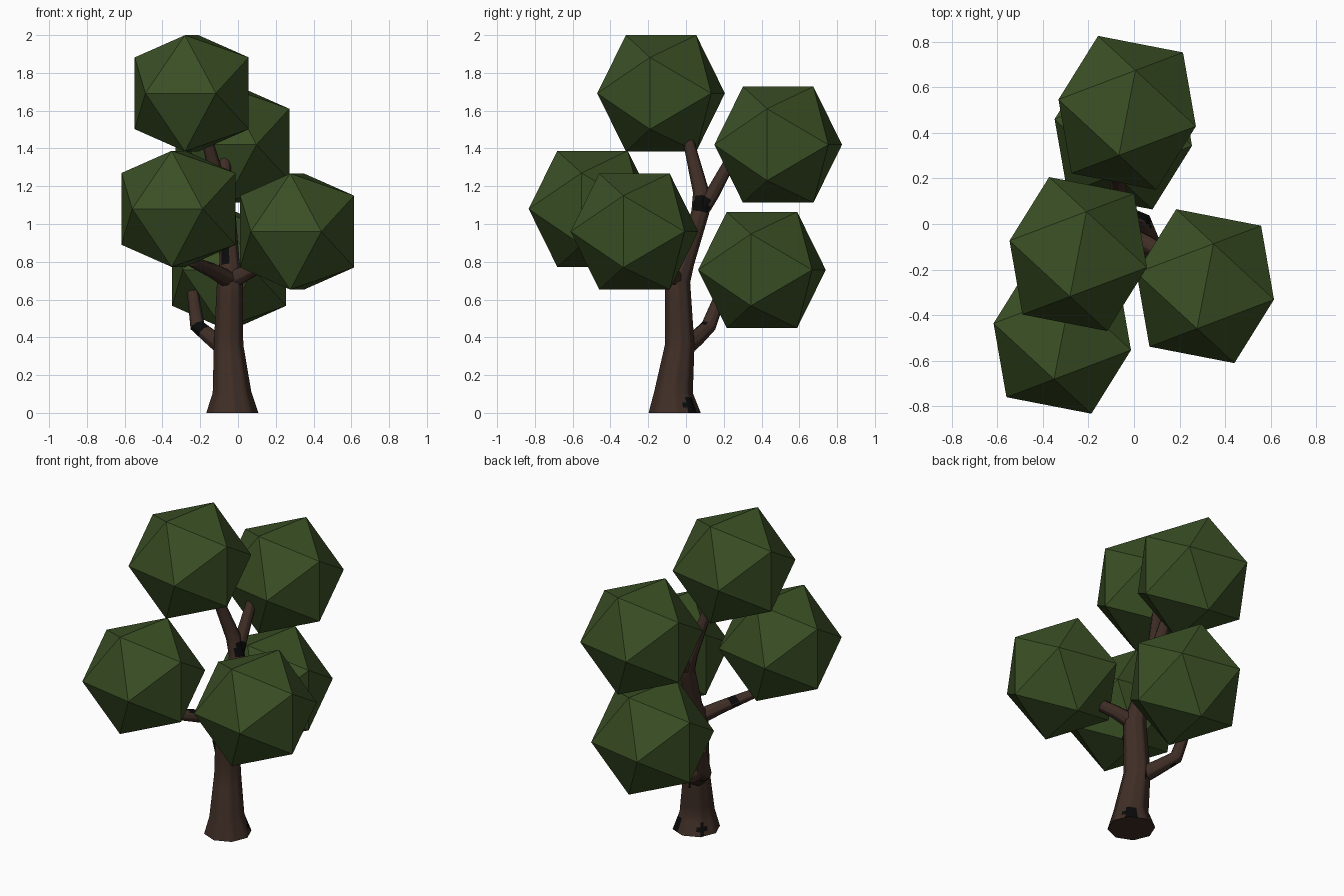
import bpy, bmesh, math
from mathutils import Vector, Matrix

if "Cube" in bpy.data.objects:
    bpy.data.objects.remove(bpy.data.objects["Cube"])


def material(name, rgb):
    m = bpy.data.materials.new(name)
    m.diffuse_color = (*rgb, 1)
    m.use_nodes = True
    m.node_tree.nodes["Principled BSDF"].inputs["Base Color"].default_value = m.diffuse_color
    return m


BARK = material("brown bark", (0.050, 0.027, 0.019))
KNOT = material("dark knot", (0.003, 0.003, 0.003))
LEAF = material("leaf green", (0.042, 0.079, 0.018))

# centres and radii of the dark bark patches
KNOTS = [((-0.07, -0.05, 0.82), 0.035), ((-0.03, 0.08, 1.10), 0.05),
         ((-0.20, 0.09, 0.44), 0.045), ((0.06, 0.04, 0.04), 0.05),
         ((0.05, -0.02, 0.18), 0.025), ((-0.06, 0.05, 0.30), 0.03),
         ((-0.13, 0.02, 0.04), 0.035), ((-0.17, -0.23, 0.77), 0.035)]


def limb(name, path, sides=8):
    """Tapered tube through (x, y, z, radius) points."""
    bm = bmesh.new()
    pts = [Vector(p[:3]) for p in path]
    rings = []
    for i, p in enumerate(pts):
        a = (p - pts[max(i - 1, 0)]).normalized()
        b = (pts[min(i + 1, len(pts) - 1)] - p).normalized()
        t = Vector((0, 0, 1)) if p.z == 0 else (a + b).normalized()
        rot = Vector((0, 0, 1)).rotation_difference(t)
        r = path[i][3]
        ring = []
        for k in range(sides):
            w = 2 * math.pi * k / sides
            ring.append(bm.verts.new(p + rot @ Vector((r * math.cos(w), r * math.sin(w), 0))))
        rings.append(ring)
    for lo, hi in zip(rings, rings[1:]):
        for k in range(sides):
            n = (k + 1) % sides
            bm.faces.new((lo[k], lo[n], hi[n], hi[k]))
    bm.faces.new(rings[0][::-1])
    bm.faces.new(rings[-1])
    # finer faces so that the knots can be painted by distance
    bmesh.ops.subdivide_edges(bm, edges=bm.edges[:], cuts=3, use_grid_fill=True)
    for f in bm.faces:
        c = f.calc_center_median()
        f.material_index = int(any((c - Vector(q)).length < r for q, r in KNOTS))
    me = bpy.data.meshes.new(name)
    bm.to_mesh(me)
    bm.free()
    me.materials.append(BARK)
    me.materials.append(KNOT)
    ob = bpy.data.objects.new(name, me)
    bpy.context.collection.objects.link(ob)
    bpy.context.view_layer.objects.active = ob
    ob.select_set(True)
    bpy.ops.object.shade_smooth_by_angle(angle=math.radians(50))
    ob.select_set(False)


def leaf_ball(name, centre, s=0.19):
    """Icosahedron with a level top edge, turned about z."""
    bm = bmesh.new()
    g = (1 + 5 ** 0.5) / 2
    for a in (-1, 1):
        for b in (-g, g):
            for v in ((0, a, b), (a, b, 0), (b, 0, a)):
                bm.verts.new(Vector(v) * s)
    bmesh.ops.convex_hull(bm, input=bm.verts[:])
    bmesh.ops.transform(bm, matrix=Matrix.Rotation(math.radians(-11), 4, 'Z'), verts=bm.verts[:])
    bmesh.ops.recalc_face_normals(bm, faces=bm.faces[:])
    me = bpy.data.meshes.new(name)
    bm.to_mesh(me)
    bm.free()
    me.materials.append(LEAF)
    ob = bpy.data.objects.new(name, me)
    ob.location = centre
    bpy.context.collection.objects.link(ob)


# trunk and branches
limb("trunk", [(-0.03, -0.06, 0, 0.138), (-0.032, -0.066, 0.11, 0.102),
               (-0.05, -0.033, 0.36, 0.078), (-0.043, -0.045, 0.70, 0.068),
               (-0.045, -0.008, 0.80, 0.053), (-0.06, 0.075, 1.06, 0.047),
               (-0.09, 0.08, 1.17, 0.043), (-0.16, 0.015, 1.43, 0.03),
               (-0.17, 0.005, 1.47, 0.028)])
limb("upper_back_branch", [(-0.06, 0.07, 1.05, 0.04), (-0.07, 0.14, 1.16, 0.037),
                           (-0.07, 0.25, 1.36, 0.03)])
limb("lower_back_branch", [(-0.06, -0.02, 0.34, 0.055), (-0.13, 0.05, 0.39, 0.045),
                           (-0.215, 0.12, 0.46, 0.04), (-0.24, 0.19, 0.64, 0.03)])
limb("front_left_branch", [(-0.04, -0.05, 0.70, 0.05), (-0.13, -0.17, 0.75, 0.04),
                           (-0.24, -0.34, 0.80, 0.033), (-0.27, -0.40, 1.0, 0.028)])
limb("front_right_branch", [(-0.04, -0.05, 0.70, 0.05), (0.06, -0.09, 0.75, 0.04),
                            (0.20, -0.17, 0.82, 0.032)])

# foliage
for name, c in {"top_foliage": (-0.245, -0.132, 1.692),
                "upper_back_foliage": (-0.03, 0.488, 1.42),
                "front_left_foliage": (-0.315, -0.495, 1.08),
                "front_right_foliage": (0.313, -0.273, 0.96),
                "lower_back_foliage": (-0.047, 0.402, 0.757)}.items():
    leaf_ball(name, c)
